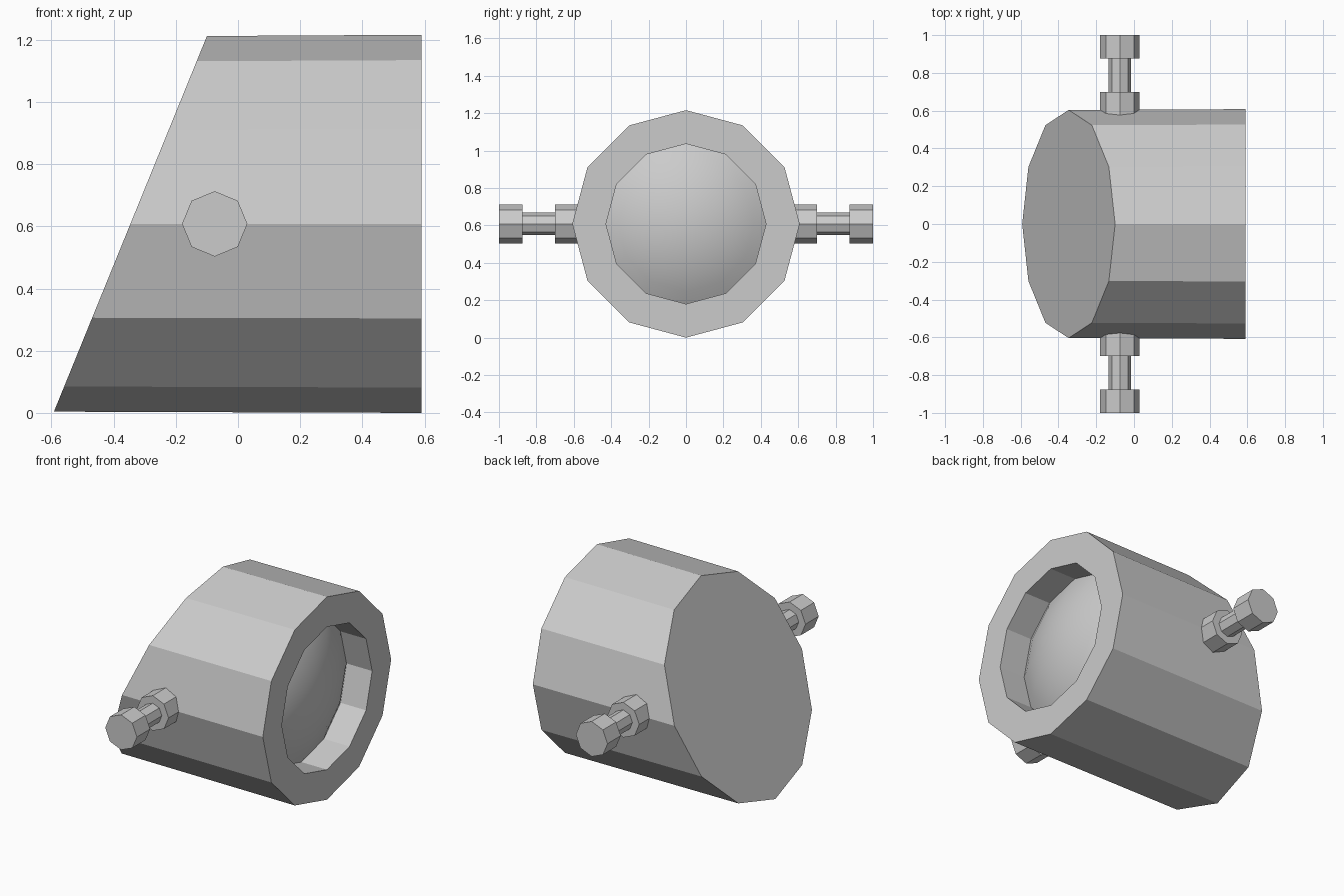
import bpy, bmesh
from math import sin, cos, pi, atan, radians

if "Cube" in bpy.data.objects:
    bpy.data.objects.remove(bpy.data.objects["Cube"])

CZ = 0.608      # height of the housing axis
LENS_X = 0.42   # where the lens meets the bore


def ring(bm, n, point):
    return [bm.verts.new(point(2 * pi * i / n)) for i in range(n)]


def bridge(bm, a, b):
    n = len(a)
    for i in range(n):
        bm.faces.new((a[i], a[(i + 1) % n], b[(i + 1) % n], b[i]))


def finish(bm, name):
    bmesh.ops.recalc_face_normals(bm, faces=bm.faces)
    mesh = bpy.data.meshes.new(name)
    bm.to_mesh(mesh)
    bm.free()
    obj = bpy.data.objects.new(name, mesh)
    bpy.context.collection.objects.link(obj)
    return obj


def x_ring(bm, r, x, n=12):
    return ring(bm, n, lambda a: (x, r * sin(a), CZ + r * cos(a)))


def slant_point(a):
    r = 0.604
    z = CZ + r * cos(a)
    return (-0.592 + 0.492 * (z - 0.004) / 1.208, r * sin(a), z)


# Housing: twelve-sided tube with a slanted closed back and a recessed bore
bm = bmesh.new()
back = ring(bm, 12, slant_point)
rim = x_ring(bm, 0.608, 0.59)
bore = x_ring(bm, 0.428, 0.59)
floor = x_ring(bm, 0.428, LENS_X - 0.01)
bm.faces.new(back)
for a, b in ((back, rim), (rim, bore), (bore, floor)):
    bridge(bm, a, b)
bm.faces.new(floor)
finish(bm, "housing")

# Lens: smooth shallow dome filling the bore
bm = bmesh.new()
edge_r, bulge = 0.428, 0.12
half = 2 * atan(bulge / edge_r)
sphere_r = edge_r / sin(half)
steps = 6
prev = None
for k in range(steps):
    t = half * (1 - k / steps)
    cur = x_ring(bm, sphere_r * sin(t), LENS_X + sphere_r * (cos(t) - cos(half)))
    if prev:
        bridge(bm, prev, cur)
    prev = cur
tip = bm.verts.new((LENS_X + bulge, 0, CZ))
for i in range(12):
    bm.faces.new((prev[i], prev[(i + 1) % 12], tip))
lens = finish(bm, "lens")
for p in lens.data.polygons:
    p.use_smooth = True
# keep the dome facing out of the bore
if lens.data.polygons[-1].normal.x < 0:
    lens.data.flip_normals()

# Side bolts: octagonal collar, thin shaft and head, one on each side
for side, name in ((-1, "bolt_front"), (1, "bolt_back")):
    bm = bmesh.new()
    profile = [(0.105, 0.55), (0.105, 0.70), (0.060, 0.70),
               (0.060, 0.875), (0.105, 0.875), (0.105, 1.0)]
    rings = [ring(bm, 8, lambda a: (-0.075 + r * sin(a), side * y, CZ + r * cos(a)))
             for r, y in profile]
    for a, b in zip(rings, rings[1:]):
        bridge(bm, a, b)
    bm.faces.new(rings[0])
    bm.faces.new(rings[-1])
    finish(bm, name)
